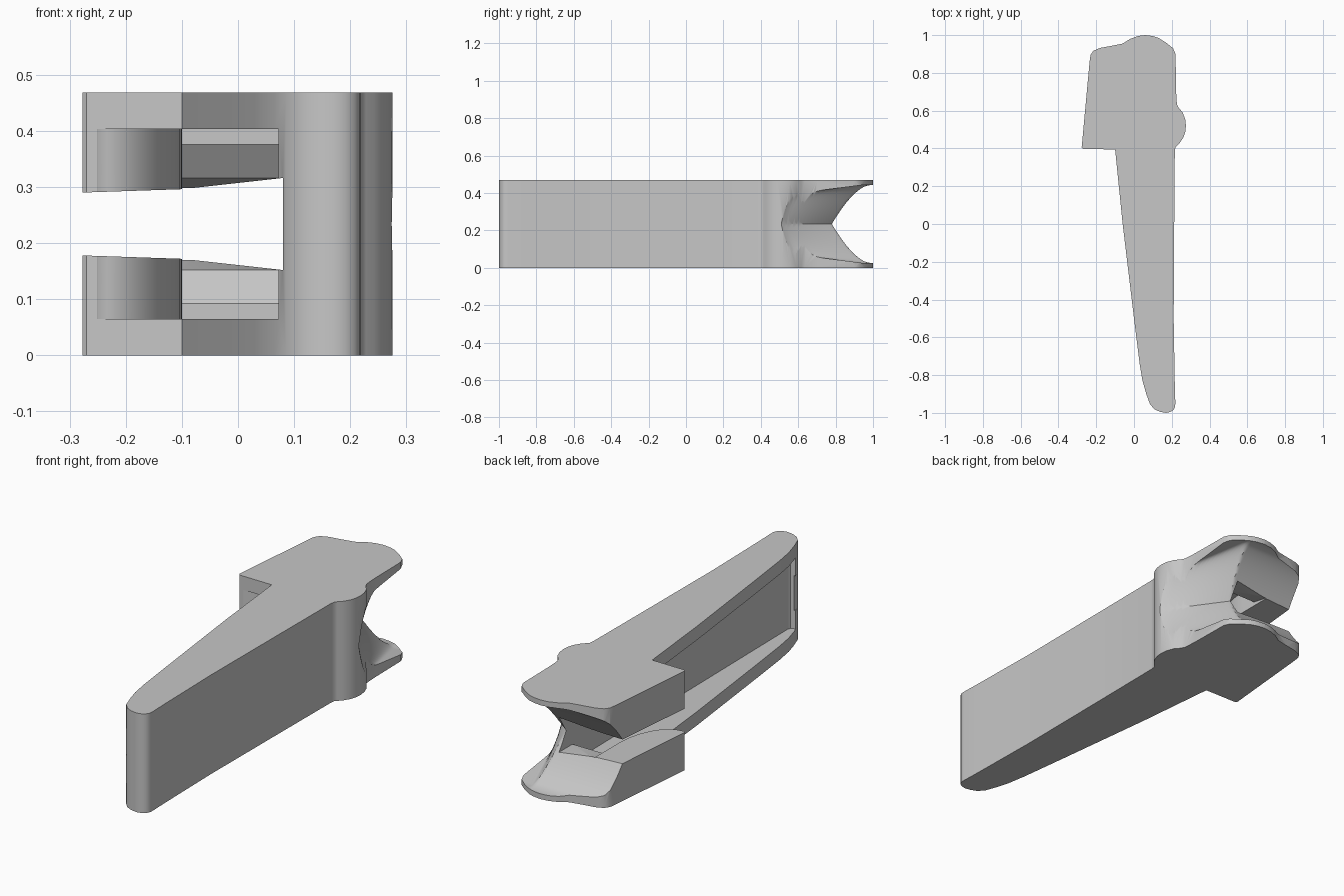
import bpy, bmesh, math

if "Cube" in bpy.data.objects:
    bpy.data.objects.remove(bpy.data.objects["Cube"])

MID, H = 0.234, 0.468

mat = bpy.data.materials.new("grey")
mat.diffuse_color = (0.57, 0.57, 0.57, 1)
mat.use_nodes = True
mat.node_tree.nodes["Principled BSDF"].inputs["Base Color"].default_value = mat.diffuse_color


def make(name, bm):
    bmesh.ops.recalc_face_normals(bm, faces=bm.faces[:])
    me = bpy.data.meshes.new(name)
    bm.to_mesh(me)
    bm.free()
    ob = bpy.data.objects.new(name, me)
    bpy.context.collection.objects.link(ob)
    return ob


def prism(name, pts, place, a, b):
    """Extrude a 2D profile from a to b; place maps (u, v, w) to xyz."""
    bm = bmesh.new()
    lo = [bm.verts.new(place(u, v, a)) for u, v in pts]
    hi = [bm.verts.new(place(u, v, b)) for u, v in pts]
    bm.faces.new(lo)
    bm.faces.new(hi)
    n = len(pts)
    for i in range(n):
        j = (i + 1) % n
        bm.faces.new((lo[i], lo[j], hi[j], hi[i]))
    return make(name, bm)


def flare_height(x, y):
    """Floor of the flared mouth: drops away behind the throat and beside the wall."""
    along = min(max((x - 0.08) / 0.18, 0), 1)
    floor = 0.025 + 0.05 * min(max((0.95 - y) / 0.4, 0), 1)
    back = (y - 0.78) / 0.22
    side = ((x - 0.08) * 0.81 + (y - 0.78) * 0.58) / (0.22 - 0.18 * along)
    t = min(max(back, side), 1)
    return min(floor + (MID - floor) * (1 - t) ** 2, 0.4)


def flare_cutter(nx=100, ny=80):
    bm = bmesh.new()
    top, low = [], []
    for i in range(nx + 1):
        x = -0.4 + 0.8 * i / nx
        ys = [0.48 + 0.64 * j / ny for j in range(ny + 1)]
        low.append([bm.verts.new((x, y, flare_height(x, y))) for y in ys])
        top.append([bm.verts.new((x, y, 1)) for y in ys])
    for i in range(nx):
        for j in range(ny):
            for g in (low, top):
                bm.faces.new((g[i][j], g[i + 1][j], g[i + 1][j + 1], g[i][j + 1]))
    rim = [(i, 0) for i in range(nx)] + [(nx, j) for j in range(ny)]
    rim += [(i, ny) for i in range(nx, 0, -1)] + [(0, j) for j in range(ny, 0, -1)]
    for (a, b), (c, d) in zip(rim, rim[1:] + rim[:1]):
        bm.faces.new((low[a][b], low[c][d], top[c][d], top[a][b]))
    return make("flare_cutter", bm)


# Lower half of the lever body
outline = [
    (0.06, 1.0), (0.02, 0.995), (-0.02, 0.98), (-0.06, 0.955), (-0.12, 0.943),
    (-0.18, 0.932), (-0.215, 0.917), (-0.23, 0.895), (-0.235, 0.86),
    (-0.277, 0.405), (-0.27, 0.397), (-0.1, 0.395), (-0.06, 0.0), (0.0, -0.5),
    (0.03, -0.74), (0.045, -0.83), (0.065, -0.9), (0.085, -0.955), (0.11, -0.982),
    (0.14, -0.995), (0.17, -1.0), (0.192, -0.995), (0.208, -0.985), (0.217, -0.97),
    (0.219, -0.95), (0.216, -0.85), (0.21, -0.5), (0.213, 0.0), (0.216, 0.38),
    (0.219, 0.405), (0.228, 0.416), (0.243, 0.43), (0.262, 0.46), (0.272, 0.49),
    (0.275, 0.52), (0.271, 0.555), (0.258, 0.59), (0.237, 0.615), (0.227, 0.635),
    (0.223, 0.7), (0.22, 0.9), (0.207, 0.93), (0.17, 0.96), (0.13, 0.985), (0.1, 0.995),
]
body = prism("lever_body", outline, lambda u, v, w: (u, v, w), 0, MID)

# Pocket in the arm, closed at the tip and running behind a rounded jaw corner
corner = [(-0.25 + 0.15 * math.sin(a), 0.65 - 0.252 * math.cos(a))
          for a in (math.pi / 2 * k / 14 for k in range(15))]
pocket = [(0.1, -0.9), (0.094, -0.914), (0.083, -0.92), (-0.5, -0.92), (-0.5, 0.39),
          (-0.26, 0.39)] + corner + [(-0.1, 0.69), (0.083, 0.69)]
cutters = [prism("pocket_cutter", pocket, lambda u, v, w: (u, v, w), 0.065, 1)]

# Ramp with a rounded foot, up from the pocket floor to the throat ridge
ramp = [(0.62, 1), (0.62, 0.0652)]
ramp += [(0.65 + 0.04 * math.sin(a), 0.1052 - 0.04 * math.cos(a))
         for a in (math.radians(6 * k) for k in range(1, 10))]
ramp += [(0.733, 0.152), (0.83, 0.172), (0.83, 1)]
cutters.append(prism("ramp_cutter", ramp, lambda u, v, w: (w, u, v), -0.1, 0.0799))

# Tapered slot between the jaws
slot = [(-0.4, 0.183), (-0.277, 0.178), (-0.1, 0.172), (0.0798, 0.152), (0.0798, 1), (-0.4, 1)]
cutters.append(prism("slot_cutter", slot, lambda u, v, w: (u, w, v), -1.2, 1.2))
cutters.append(flare_cutter())

for c in cutters:
    m = body.modifiers.new(c.name, 'BOOLEAN')
    m.operation, m.solver, m.object = 'DIFFERENCE', 'EXACT', c

# Bake the cuts, open the middle plane and mirror the upper half
bpy.context.view_layer.update()
dg = bpy.context.evaluated_depsgraph_get()
me = bpy.data.meshes.new_from_object(body.evaluated_get(dg))
body.modifiers.clear()
body.data = me
for c in cutters:
    bpy.data.objects.remove(c)

bm = bmesh.new()
bm.from_mesh(me)
flat = [f for f in bm.faces if all(abs(v.co.z - MID) < 1e-4 for v in f.verts)]
bmesh.ops.delete(bm, geom=flat, context='FACES')
bmesh.ops.remove_doubles(bm, verts=bm.verts[:], dist=0.0004)
dup = bmesh.ops.duplicate(bm, geom=bm.verts[:] + bm.edges[:] + bm.faces[:])["geom"]
for v in dup:
    if isinstance(v, bmesh.types.BMVert):
        v.co.z = H - v.co.z
bmesh.ops.reverse_faces(bm, faces=[f for f in dup if isinstance(f, bmesh.types.BMFace)])
bmesh.ops.remove_doubles(bm, verts=bm.verts[:], dist=0.0004)
bm.to_mesh(me)
bm.free()

me.materials.clear()
me.materials.append(mat)
bpy.context.view_layer.objects.active = body
body.select_set(True)
bpy.ops.object.shade_smooth_by_angle(angle=math.radians(35))
